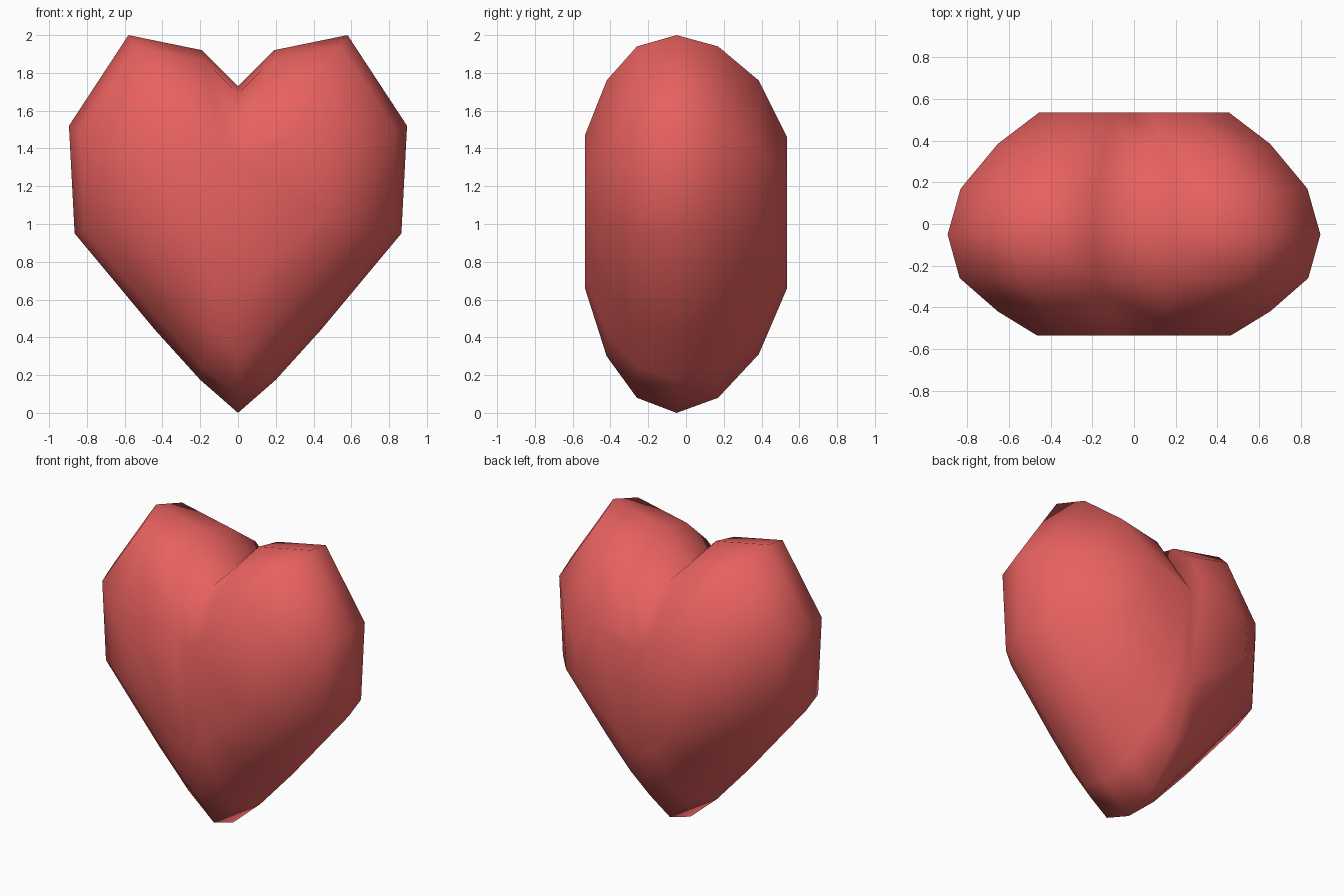
import bpy, bmesh

if "Cube" in bpy.data.objects:
    bpy.data.objects.remove(bpy.data.objects["Cube"])

# Right half of the heart outline (x, z), from tip to notch
half = [(0, 0), (0.20, 0.175), (0.44, 0.44), (0.865, 0.95),
        (0.895, 1.52), (0.58, 2.0), (0.19, 1.92), (0, 1.73)]
outline = half + [(-x, z) for x, z in half[-2:0:-1]]
notch = len(half) - 1

# Slices front to back: y, width scale, bottom z, top z
slices = [(-0.535, 0.52, 0.66, 1.47), (-0.42, 0.73, 0.30, 1.76),
          (-0.26, 0.935, 0.08, 1.94), (-0.05, 1.0, 0.0, 2.0),
          (0.17, 0.93, 0.08, 1.94), (0.385, 0.73, 0.31, 1.76),
          (0.535, 0.51, 0.66, 1.46)]

bm = bmesh.new()
rings = [[bm.verts.new((x * w, y, lo + z / 2 * (hi - lo))) for x, z in outline]
         for y, w, lo, hi in slices]

# Skin between slices
n = len(outline)
for a, b in zip(rings, rings[1:]):
    for i in range(n):
        j = (i + 1) % n
        bm.faces.new((a[i], a[j], b[j], b[i]))

# Front and back caps, split down the centre line
for ring in (rings[0], rings[-1]):
    bm.faces.new(ring[:notch + 1])
    bm.faces.new(ring[notch:] + ring[:1])

bmesh.ops.recalc_face_normals(bm, faces=bm.faces[:])
for f in bm.faces:
    f.smooth = True

mesh = bpy.data.meshes.new("heart")
bm.to_mesh(mesh)
bm.free()
heart = bpy.data.objects.new("heart", mesh)
bpy.context.collection.objects.link(heart)

# Red surface
red = bpy.data.materials.new("red")
red.diffuse_color = (0.8, 0.12, 0.115, 1)
red.use_nodes = True
red.node_tree.nodes["Principled BSDF"].inputs["Base Color"].default_value = red.diffuse_color
mesh.materials.append(red)
